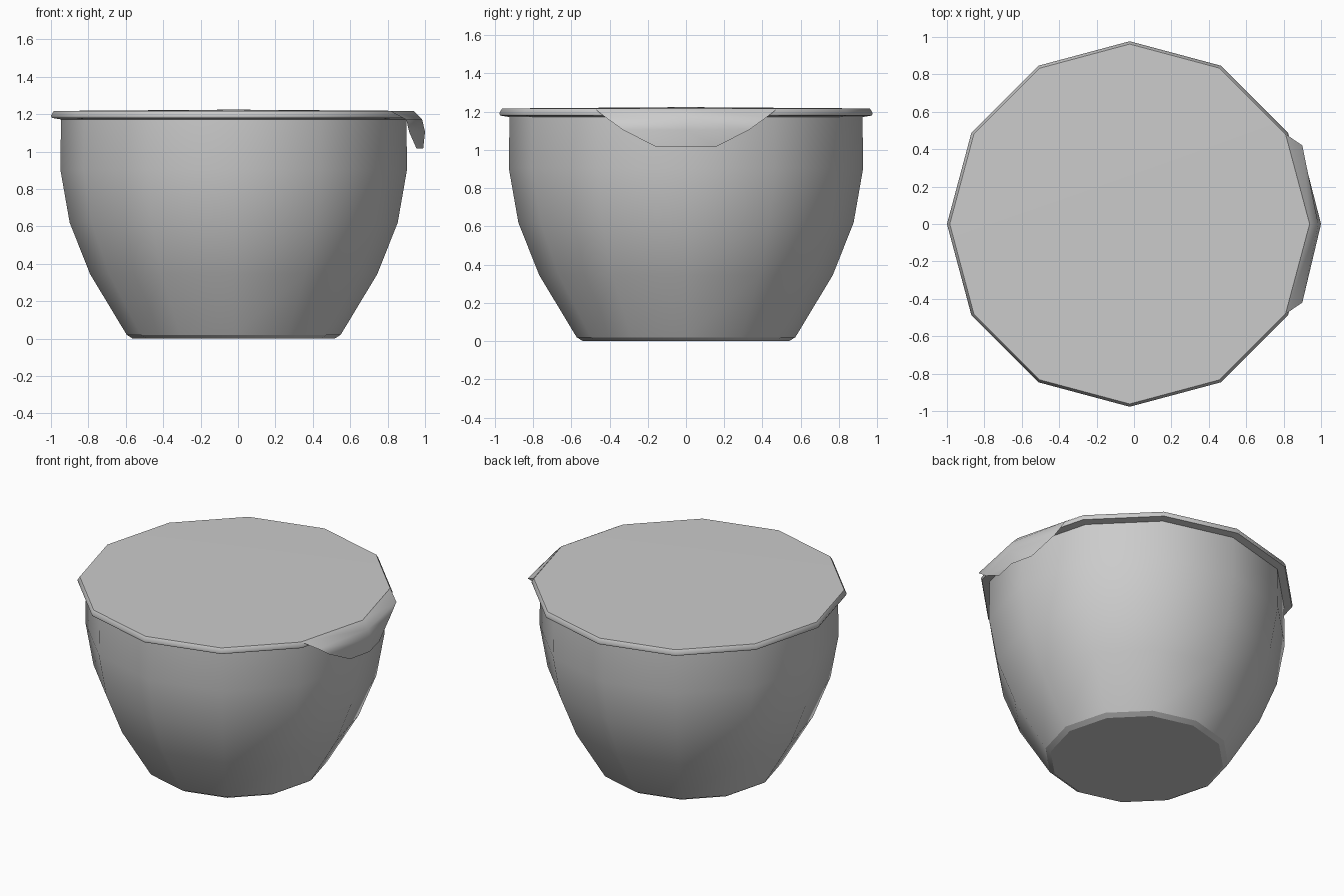
import bpy, bmesh
from math import cos, sin, pi

cube = bpy.data.objects.get("Cube")
if cube:
    bpy.data.objects.remove(cube)

SIDES = 12
CENTRE_X = -0.023

grey = bpy.data.materials.new("plain_grey")
grey.use_nodes = True
colour = (0.6, 0.6, 0.6, 1)
grey.diffuse_color = colour
grey.node_tree.nodes["Principled BSDF"].inputs["Base Color"].default_value = colour


def finish(name, bm):
    mesh = bpy.data.meshes.new(name)
    bm.to_mesh(mesh)
    bm.free()
    mesh.materials.append(grey)
    obj = bpy.data.objects.new(name, mesh)
    bpy.context.collection.objects.link(obj)
    return obj


def turned(name, profile, sharp_rings, peak=None):
    """Revolve (radius, height) points, bottom to top, and close both ends."""
    bm = bmesh.new()
    rings = [[bm.verts.new((CENTRE_X + r * cos(2 * pi * i / SIDES),
                            r * sin(2 * pi * i / SIDES), z))
              for i in range(SIDES)] for r, z in profile]
    for low, high in zip(rings, rings[1:]):
        for i in range(SIDES):
            j = (i + 1) % SIDES
            bm.faces.new((low[i], low[j], high[j], high[i])).smooth = True
    bm.faces.new(rings[0][::-1])
    if peak is None:
        bm.faces.new(rings[-1])
    else:
        tip = bm.verts.new((CENTRE_X, 0, peak))
        for i in range(SIDES):
            bm.faces.new((rings[-1][i], rings[-1][(i + 1) % SIDES], tip)).smooth = True
    for k in sharp_rings:
        ring = set(rings[k])
        for edge in bm.edges:
            if set(edge.verts) <= ring:
                edge.smooth = False
    return finish(name, bm)


# Bowl with a small chamfer around its foot
turned("bowl", [(0.54, 0), (0.572, 0.02), (0.768, 0.345), (0.877, 0.62),
                (0.927, 0.905), (0.923, 1.18)], (0, 1, 5))

# Lid with an overhanging bevelled rim and a barely domed top
turned("lid", [(0.925, 1.172), (0.972, 1.18), (0.977, 1.192), (0.962, 1.217)],
       (0, 1, 3), peak=1.224)

# Thin pull tab curling down from the lid: middle x, side x, half width, height
tab_rows = [(0.94, 0.812, 0.48, 1.217), (0.985, 0.90, 0.42, 1.17),
            (1.0, 0.915, 0.33, 1.105), (0.99, 0.955, 0.155, 1.015)]
bm = bmesh.new()
rows = [[bm.verts.new(p) for p in ((side, -w, z), (mid, 0, z), (side, w, z))]
        for mid, side, w, z in tab_rows]
for upper, lower in zip(rows, rows[1:]):
    for i in range(2):
        bm.faces.new((upper[i], lower[i], lower[i + 1], upper[i + 1])).smooth = True
finish("pull_tab", bm)
